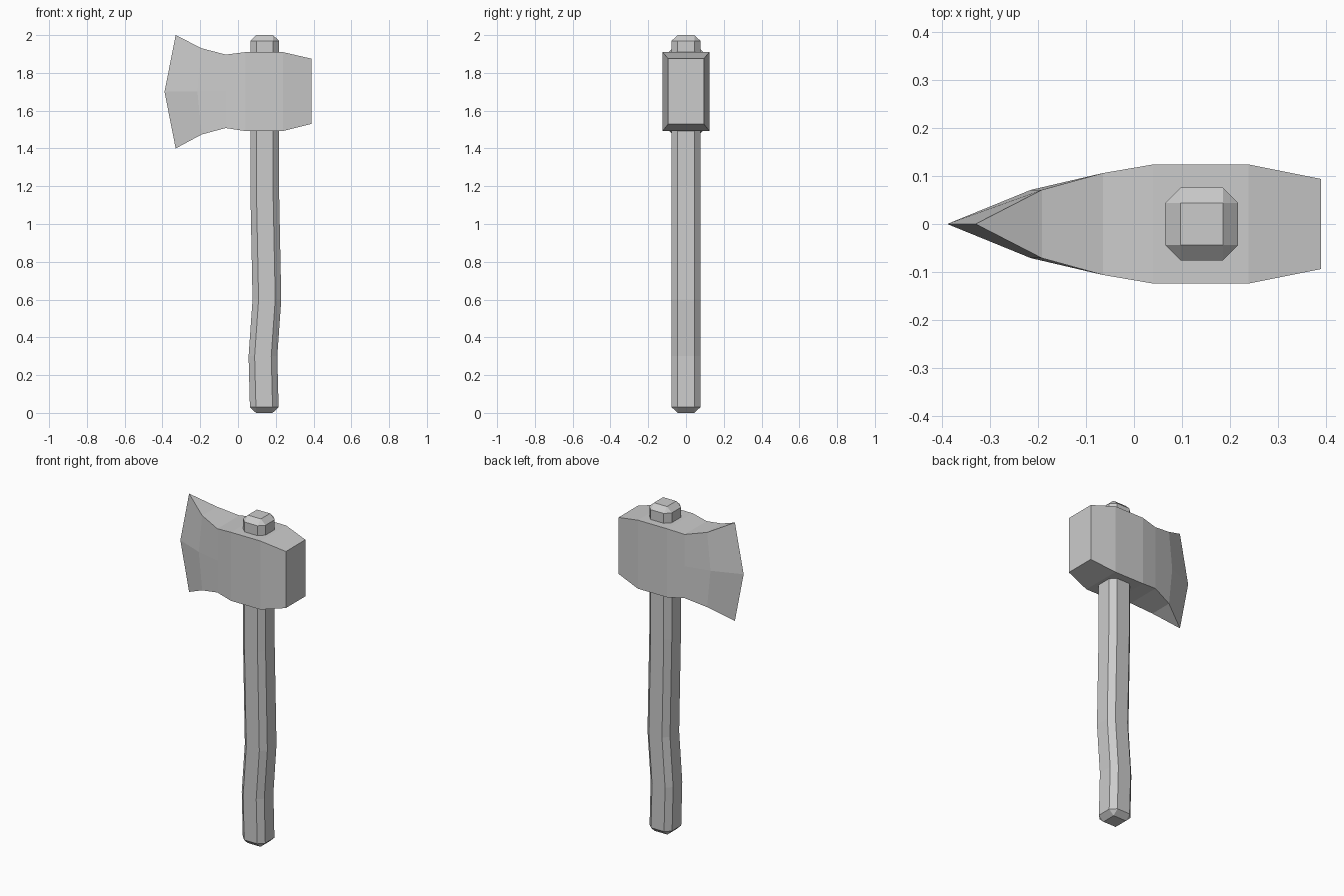
import bpy, bmesh

if "Cube" in bpy.data.objects:
    bpy.data.objects.remove(bpy.data.objects["Cube"])


def loft(name, rings):
    """Skin a list of equal-length point rings, cap both ends, weld doubles."""
    bm = bmesh.new()
    rows = [[bm.verts.new(p) for p in ring] for ring in rings]
    n = len(rows[0])
    for a, b in zip(rows, rows[1:]):
        for i in range(n):
            j = (i + 1) % n
            bm.faces.new((a[i], a[j], b[j], b[i]))
    bm.faces.new(rows[0])
    bm.faces.new(rows[-1])
    bmesh.ops.remove_doubles(bm, verts=bm.verts, dist=0.0005)
    bmesh.ops.recalc_face_normals(bm, faces=bm.faces)
    mesh = bpy.data.meshes.new(name)
    bm.to_mesh(mesh)
    bm.free()
    obj = bpy.data.objects.new(name, mesh)
    bpy.context.collection.objects.link(obj)
    return obj


# Handle: chamfered square section swept along a slightly bent spine
OUTER, FLAT = 0.076, 0.044
SIGNS = [(1, 1), (-1, 1), (-1, -1), (1, -1)]


def handle_ring(x, z, outer=OUTER):
    pts = []
    for k, (sx, sy) in enumerate(SIGNS):
        pair = [(outer, FLAT), (FLAT, outer)]
        if k % 2:
            pair.reverse()
        pts += [(x + sx * a, sy * b, z) for a, b in pair]
    return pts


spine = [(0.139, 0.03), (0.132, 0.3), (0.153, 0.6), (0.147, 0.9),
         (0.141, 1.2), (0.141, 1.97)]
loft("handle",
     [handle_ring(0.139, 0, FLAT)]
     + [handle_ring(x, z) for x, z in spine]
     + [handle_ring(0.141, 2.0, FLAT)])


# Axe head: sections from the poll to the cutting edge
# (x at corners, x at mid height, half thickness, bottom z, top z)
sections = [
    (0.389, 0.389, 0.094, 1.53, 1.875),
    (0.238, 0.238, 0.124, 1.492, 1.91),
    (0.04, 0.04, 0.124, 1.492, 1.91),
    (-0.065, -0.065, 0.106, 1.508, 1.897),
    (-0.192, -0.215, 0.071, 1.474, 1.93),
    (-0.33, -0.389, 0.0, 1.40, 2.0),
]


def head_ring(x, xm, y, bottom, top):
    mid = (bottom + top) / 2
    return [(x, y, top), (xm, y, mid), (x, y, bottom),
            (x, -y, bottom), (xm, -y, mid), (x, -y, top)]


# The last ring has no thickness, so drop its collapsed cap by skinning by hand
def build_head():
    bm = bmesh.new()
    rows = [[bm.verts.new(p) for p in head_ring(*s)] for s in sections]
    for a, b in zip(rows, rows[1:]):
        for i in range(6):
            j = (i + 1) % 6
            bm.faces.new((a[i], a[j], b[j], b[i]))
    bm.faces.new(rows[0])
    bmesh.ops.remove_doubles(bm, verts=bm.verts, dist=0.0005)
    bmesh.ops.recalc_face_normals(bm, faces=bm.faces)
    mesh = bpy.data.meshes.new("axe_head")
    bm.to_mesh(mesh)
    bm.free()
    bpy.context.collection.objects.link(bpy.data.objects.new("axe_head", mesh))


build_head()
